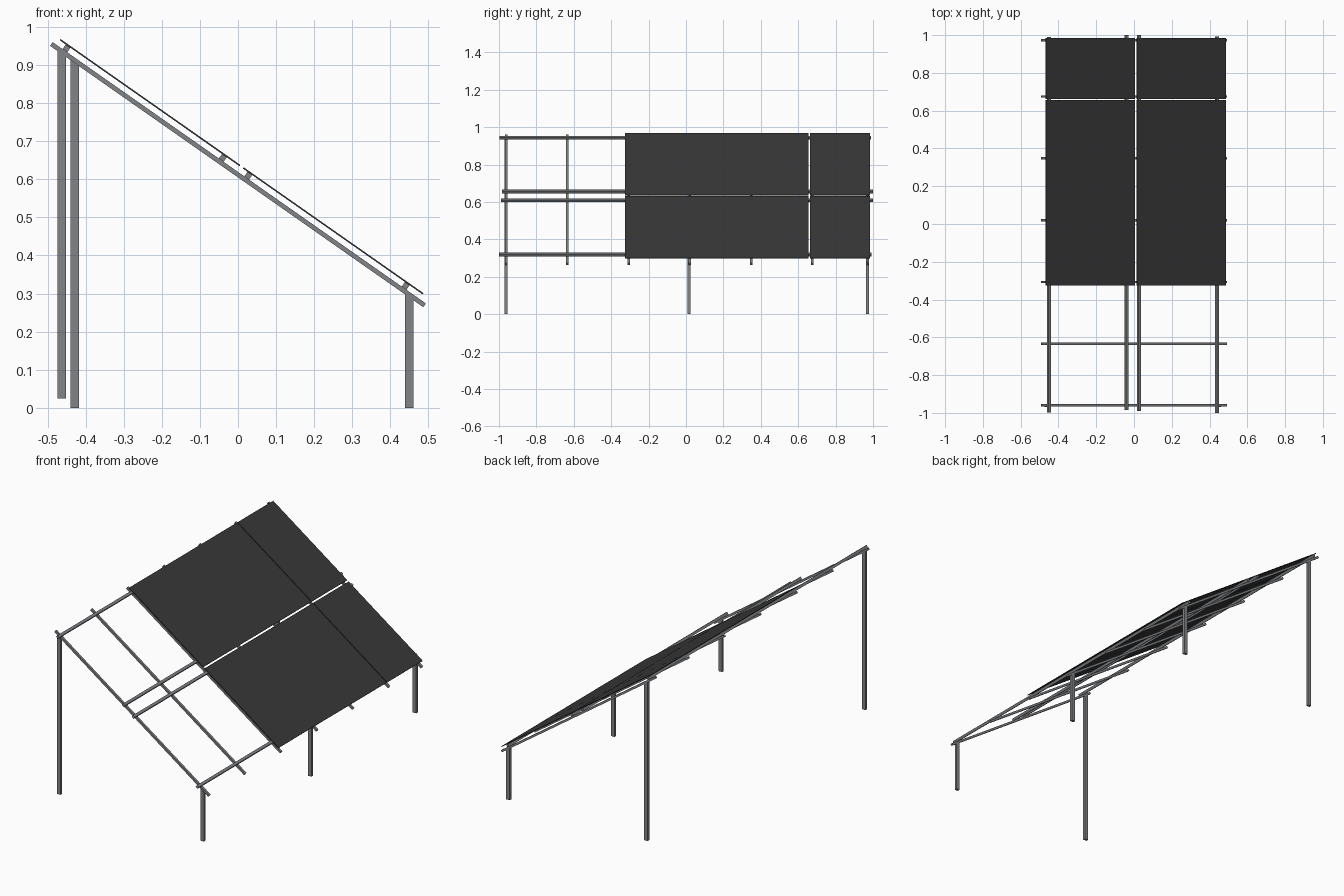
import bpy, bmesh, math
from mathutils import Matrix, Vector

if "Cube" in bpy.data.objects:
    bpy.data.objects.remove(bpy.data.objects["Cube"])

TILT = math.radians(35)
MID_Z = 0.612                    # rafter centre height at x = 0
SLOPE = Matrix.Translation((0, 0, MID_Z)) @ Matrix.Rotation(TILT, 4, 'Y')


def material(name, rgb):
    m = bpy.data.materials.new(name)
    m.diffuse_color = (*rgb, 1)
    m.use_nodes = True
    m.node_tree.nodes["Principled BSDF"].inputs["Base Color"].default_value = m.diffuse_color
    return m


steel = material("galvanised steel", (0.22, 0.23, 0.245))
dark = material("dark panel", (0.04, 0.04, 0.04))


def box(name, lo, hi, mat, matrix=None, top=None):
    """Box between two corners; top(x) gives the height of a sloping top."""
    bm = bmesh.new()
    bmesh.ops.create_cube(bm, size=1)
    for v in bm.verts:
        upper = v.co.z > 0
        v.co = Vector([(hi if c > 0 else lo)[i] for i, c in enumerate(v.co)])
        if top and upper:
            v.co.z = top(v.co.x)
    if matrix:
        bm.transform(matrix)
    me = bpy.data.meshes.new(name)
    bm.to_mesh(me)
    bm.free()
    me.materials.append(mat)
    ob = bpy.data.objects.new(name, me)
    bpy.context.collection.objects.link(ob)
    return ob


# Sloping rafters
for y in (-0.96, -0.634, -0.307, 0.021, 0.348, 0.675, 0.973):
    box("rafter", (-0.598, y - 0.0065, -0.006), (0.598, y + 0.0065, 0.006), steel, SLOPE)

# Purlins lying across the rafters
for s, y0, y1 in ((-0.559, -0.997, 0.99), (-0.058, -0.985, 1.0),
                  (0.0236, -0.99, 1.0), (0.528, -1.0, 0.993)):
    box("purlin", (s - 0.0075, y0, 0.006), (s + 0.0075, y1, 0.0205), steel, SLOPE)

# Panels, two rows of four, last column set apart by a narrow gap
for s in (-0.5855, 0.001):
    for y0, y1 in ((-0.325, 0.002), (0.002, 0.329), (0.329, 0.656), (0.662, 0.985)):
        box("solar_panel", (s, y0, 0.0205), (s + 0.576, y1, 0.0245), dark, SLOPE)


# Posts cut to the slope under the rafters
def underside(x):
    return MID_Z - x * math.tan(TILT) - 0.006


for name, x, y, z in (("back_post", -0.463, -0.962, 0.025), ("back_post", -0.429, 0.97, 0),
                      ("front_post", 0.45, -0.962, 0), ("front_post", 0.45, 0.016, 0),
                      ("front_post", 0.45, 0.97, 0)):
    box(name, (x - 0.011, y - 0.0075, z), (x + 0.011, y + 0.0075, 1), steel, top=underside)
